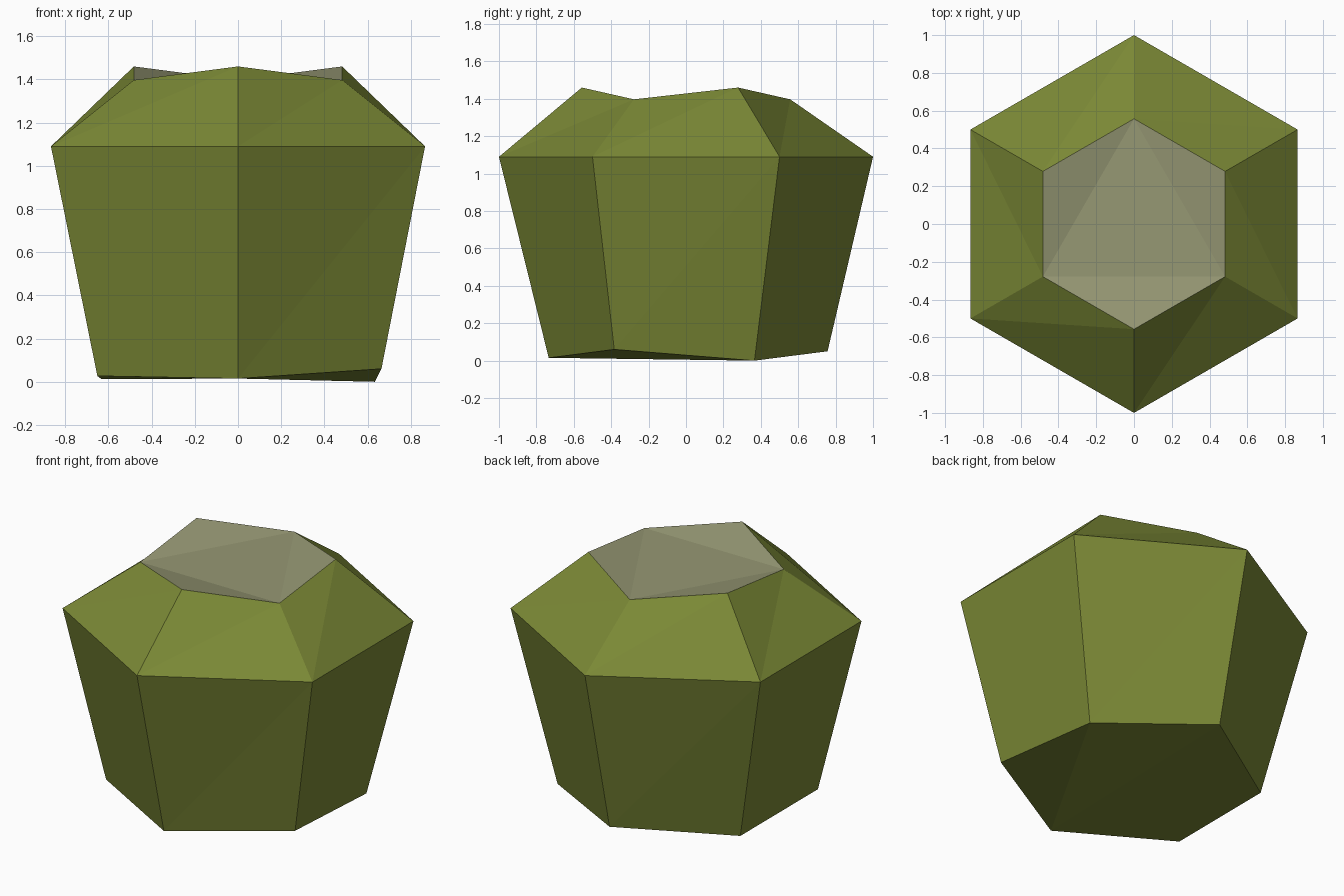
import bpy
import bmesh
from math import cos, sin, radians

cube = bpy.data.objects.get("Cube")
if cube:
    bpy.data.objects.remove(cube, do_unlink=True)


def make_material(name, color):
    mat = bpy.data.materials.new(name)
    mat.use_nodes = True
    mat.diffuse_color = color
    mat.node_tree.nodes["Principled BSDF"].inputs["Base Color"].default_value = color
    return mat


olive = make_material("olive green", (0.195, 0.246, 0.036, 1))
cut_grey = make_material("pale grey green", (0.305, 0.314, 0.174, 1))


def ring(bm, radii, heights):
    """Six-sided ring, counter-clockwise from the front corner."""
    verts = []
    for i, (r, z) in enumerate(zip(radii, heights)):
        a = radians(60 * i - 90)
        verts.append(bm.verts.new((r * cos(a), r * sin(a), z)))
    return verts


def bridge(bm, lower, upper):
    """Triangulated wall between two rings, all diagonals turning one way."""
    for i in range(6):
        j = (i + 1) % 6
        bm.faces.new((lower[i], lower[j], upper[j]))
        bm.faces.new((lower[i], upper[j], upper[i]))


bm = bmesh.new()

# Rings: uneven base, wide shoulder, zigzag rim
base = ring(bm, (0.734, 0.767, 0.732, 0.757, 0.73, 0.752),
            (0.015, 0.06, 0.0, 0.05, 0.012, 0.027))
shoulder = ring(bm, [1.0] * 6, [1.09] * 6)
rim = ring(bm, [0.557] * 6, [1.46, 1.397] * 3)

# Tapered sides and sloping shoulder
bridge(bm, base, shoulder)
bridge(bm, shoulder, rim)

# Underside fan
for i in range(1, 5):
    bm.faces.new((base[0], base[i + 1], base[i]))

# Top: flat central triangle with three raised corners
cap = [bm.faces.new((rim[1], rim[3], rim[5]))]
for i in (0, 2, 4):
    cap.append(bm.faces.new((rim[i - 1], rim[i], rim[i + 1])))
for face in cap:
    face.material_index = 1

mesh = bpy.data.meshes.new("faceted_stump")
bm.to_mesh(mesh)
bm.free()
mesh.materials.append(olive)
mesh.materials.append(cut_grey)
stump = bpy.data.objects.new("faceted_stump", mesh)
bpy.context.collection.objects.link(stump)
